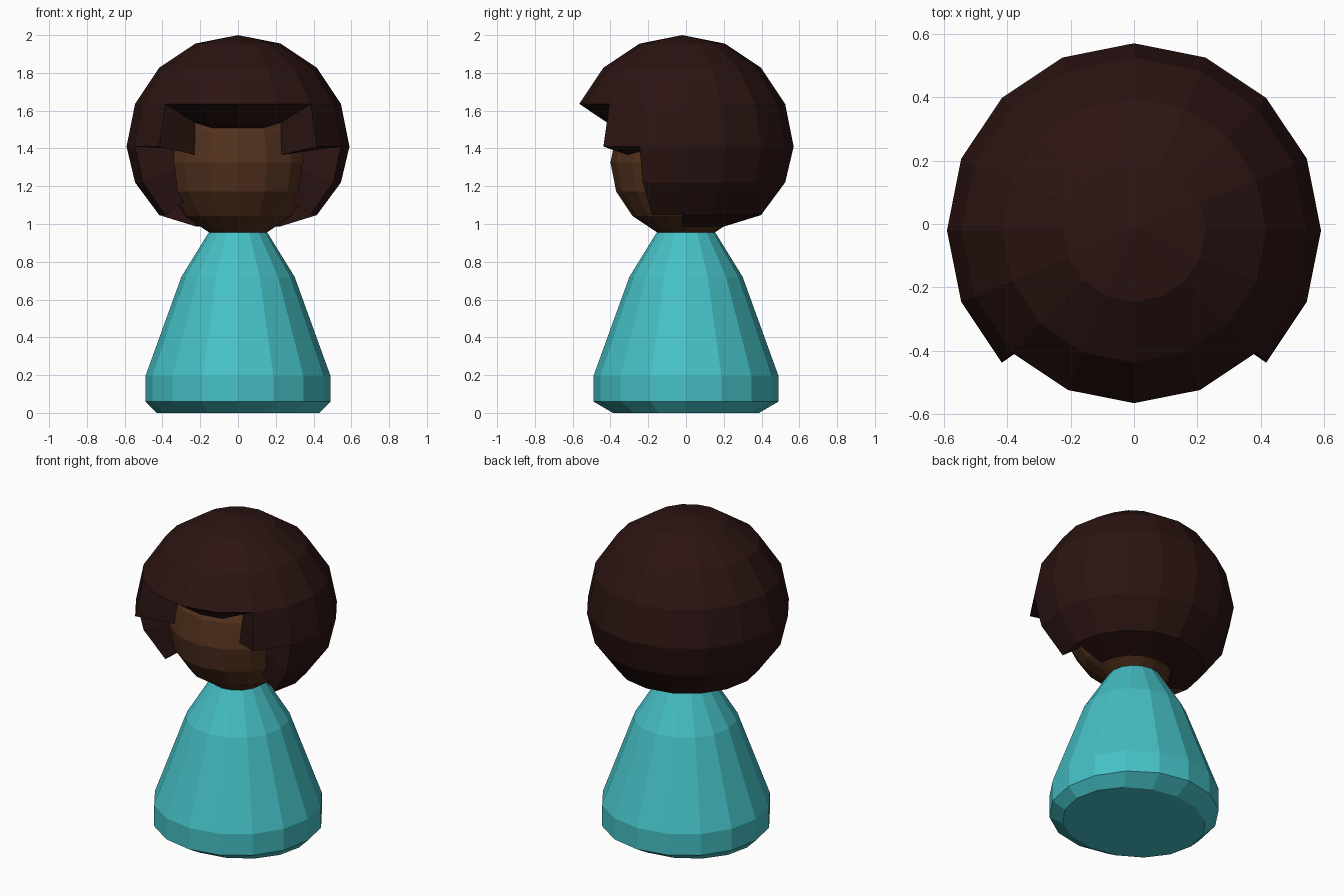
import bpy, bmesh, math

if "Cube" in bpy.data.objects:
    bpy.data.objects.remove(bpy.data.objects["Cube"])

SIDES = 16


def material(name, color):
    m = bpy.data.materials.new(name)
    m.diffuse_color = (*color, 1)
    m.use_nodes = True
    m.node_tree.nodes["Principled BSDF"].inputs["Base Color"].default_value = m.diffuse_color
    return m


def lathe(name, profile, mat, gaps=None, y=0.0, caps=True):
    """Spin (radius, z) points, top to bottom; gaps[row] = front half-angle left open."""
    bm = bmesh.new()
    rings = []
    for r, z in profile:
        if r == 0:
            rings.append([bm.verts.new((0, y, z))] * SIDES)
        else:
            rings.append([bm.verts.new((r * math.cos(a), y + r * math.sin(a), z))
                          for a in (math.tau * i / SIDES for i in range(SIDES))])
    for row, (up, low) in enumerate(zip(rings, rings[1:])):
        gap = gaps[row] if gaps else 0
        for i in range(SIDES):
            from_front = abs(((i + 0.5) * 360 / SIDES + 90 + 180) % 360 - 180)
            if from_front < gap:
                continue
            j = (i + 1) % SIDES
            quad = (up[i], low[i], low[j], up[j])
            bm.faces.new(list(dict.fromkeys(quad)))
    if caps:
        if profile[0][0] > 0:
            bm.faces.new(rings[0])
        if profile[-1][0] > 0:
            bm.faces.new(rings[-1][::-1])
    loose = [v for v in bm.verts if not v.link_faces]
    bmesh.ops.delete(bm, geom=loose, context='VERTS')
    me = bpy.data.meshes.new(name)
    bm.to_mesh(me)
    bm.free()
    ob = bpy.data.objects.new(name, me)
    bpy.context.collection.objects.link(ob)
    me.materials.append(mat)
    return ob


teal = material("teal", (0.06, 0.53, 0.56))
skin = material("skin", (0.085, 0.03, 0.012))
brown = material("dark_brown", (0.024, 0.007, 0.006))

# Body cone with a chamfered foot, slightly narrower front to back underneath
body = lathe("body", [(0.155, 0.955), (0.30, 0.72), (0.49, 0.195), (0.49, 0.06), (0.43, 0)], teal)
for v in body.data.vertices:
    if v.co.z < 0.01:
        v.co.y *= 0.9

# Head
steps = [math.pi * k / 8 for k in range(9)]
lathe("head", [(0.4 * math.sin(a) if 0 < k < 8 else 0, 1.325 + 0.4 * math.cos(a))
               for k, a in enumerate(steps)], skin)

# Hair shell: round above, flatter below, with stepped opening at the front
R = 0.59
hair_profile = [(R * math.sin(a), 1.41 + R * math.cos(a)) for a in steps[:5]]
hair_profile += [(0.545, 1.22), (0.417, 1.047), (0.226, 0.988)]
hair = lathe("hair", hair_profile, brown, gaps=[0, 0, 0, 45, 67.5, 67.5, 90], y=-0.02, caps=False)
shell = hair.modifiers.new("thickness", 'SOLIDIFY')
shell.thickness = 0.23
shell.offset = -1
